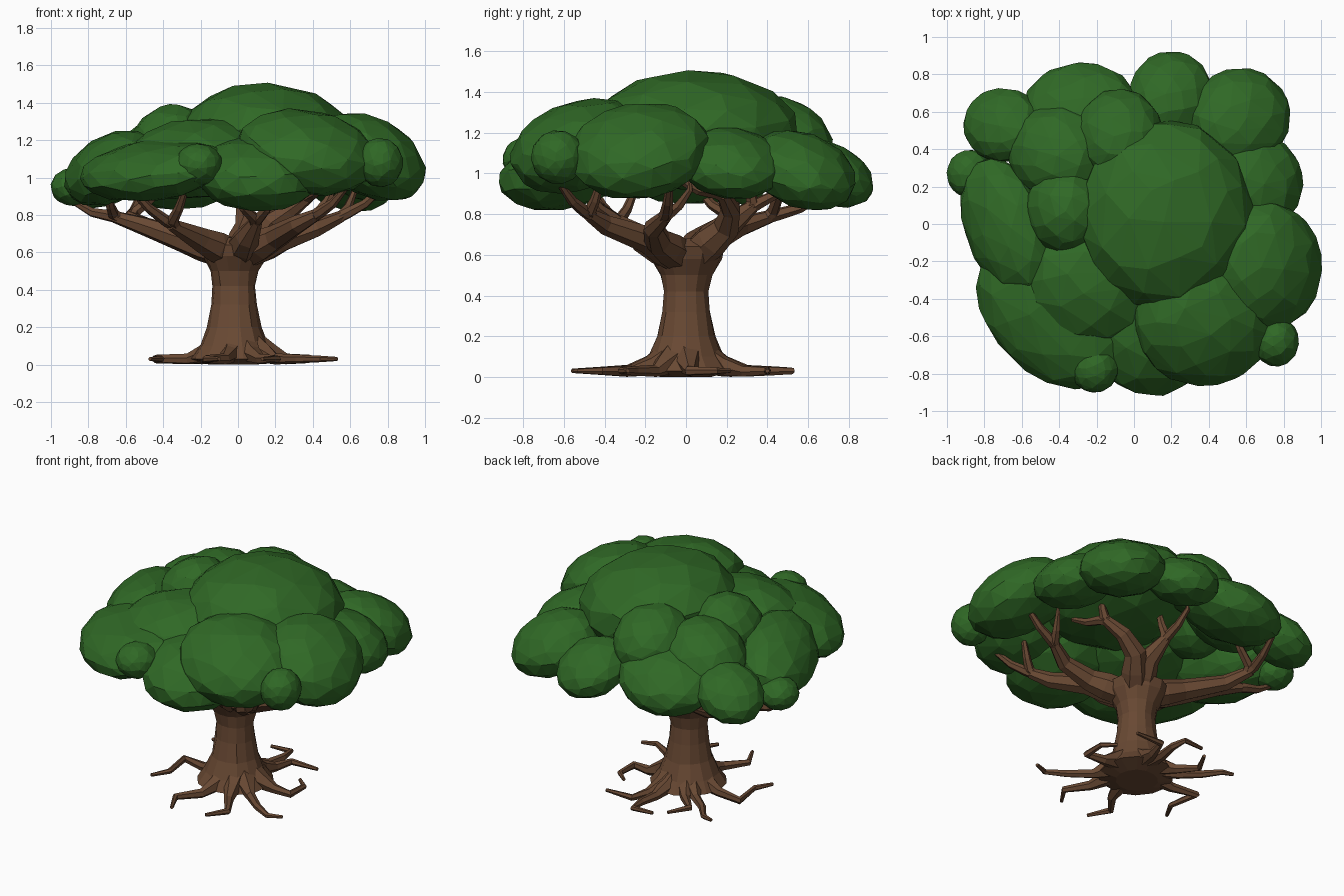
import bpy, bmesh, math, random
from mathutils import Vector, Matrix

if "Cube" in bpy.data.objects:
    bpy.data.objects.remove(bpy.data.objects["Cube"])

random.seed(4)


def material(name, col):
    m = bpy.data.materials.new(name)
    m.diffuse_color = (*col, 1)
    m.use_nodes = True
    m.node_tree.nodes["Principled BSDF"].inputs["Base Color"].default_value = m.diffuse_color
    return m


BARK = material("bark", (0.14, 0.066, 0.033))
LEAF = material("leaf", (0.029, 0.14, 0.019))


def finish(bm, name, mat):
    bmesh.ops.recalc_face_normals(bm, faces=bm.faces)
    me = bpy.data.meshes.new(name)
    bm.to_mesh(me)
    bm.free()
    me.materials.append(mat)
    ob = bpy.data.objects.new(name, me)
    bpy.context.collection.objects.link(ob)
    return ob


def bridge(bm, rings):
    n = len(rings[0])
    for a, b in zip(rings, rings[1:]):
        for k in range(n):
            j = (k + 1) % n
            bm.faces.new((a[k], a[j], b[j], b[k]))
    bm.faces.new(rings[0])
    bm.faces.new(rings[-1])


def tube(bm, pts, radii, sides=7):
    """Tapered limb: rings carried along the path, capped at both ends."""
    pts = [Vector(p) for p in pts]
    n = len(pts)
    tangents = [(pts[min(i + 1, n - 1)] - pts[max(i - 1, 0)]).normalized() for i in range(n)]
    side = tangents[0].orthogonal().normalized()
    rings = []
    for i, (p, t, r) in enumerate(zip(pts, tangents, radii)):
        if i:
            side = tangents[i - 1].rotation_difference(t) @ side
        up = t.cross(side)
        rings.append([bm.verts.new(p + r * (math.cos(a) * side + math.sin(a) * up))
                      for a in (2 * math.pi * k / sides for k in range(sides))])
    bridge(bm, rings)


# Trunk
bm = bmesh.new()
profile = [(0, .13), (.03, .23), (.1, .185), (.2, .145), (.32, .122), (.42, .113),
           (.5, .13), (.58, .175), (.64, .19), (.68, .12)]
rings = []
for z, r in profile:
    ring = []
    for k in range(14):
        a = 2 * math.pi * k / 14
        rr = r * (1 + random.uniform(-.04, .04))
        ring.append(bm.verts.new((rr * math.cos(a) - .02, rr * math.sin(a), z)))
    rings.append(ring)
bridge(bm, rings)
finish(bm, "trunk", BARK)

# Roots: winding plan-view paths lying on the ground
roots = [
    [(-.27, .03), (-.44, .06), (-.41, -.14), (-.47, -.25)],
    [(-.07, -.29), (-.17, -.42), (-.1, -.56)],
    [(.12, -.27), (.21, -.41), (.13, -.53)],
    [(.2, -.15), (.32, -.25), (.44, -.32), (.53, -.285)],
    [(.26, .02), (.38, .01), (.385, .15), (.31, .215)],
    [(.08, .28), (.12, .4), (.31, .4)],
    [(.02, .3), (.04, .42), (.03, .52), (-.11, .51)],
    [(-.15, .22), (-.25, .32), (-.18, .45)],
    [(-.2, .18), (-.31, .27), (-.39, .37), (-.46, .39)],
]
for i, plan in enumerate(roots):
    x, y = Vector(plan[0]).normalized() * .1
    n = len(plan)
    path = [(x, y, .09), (x * 1.9, y * 1.9, .055)] + [(px, py, .03) for px, py in plan]
    radii = [.08, .05] + [.03 - .019 * k / (n - 1) for k in range(n)]
    bm = bmesh.new()
    tube(bm, path, radii, 6)
    finish(bm, f"root_{i + 1}", BARK)

# Branches: main limb path, then tips of the twigs it forks into
branches = [
    ([(.16, .2, .74), (.27, .22, .82), (.38, .18, .9)],
     [(.43, .2, 1.03), (.45, -.04, .97)]),
    ([(.05, .2, .74), (.02, .33, .84)],
     [(.06, .3, 1.03), (0, .51, .97)]),
    ([(.2, -.2, .68), (.32, -.4, .75), (.42, -.48, .8)],
     [(.58, -.62, .95), (.52, -.42, .96)]),
    ([(.24, -.14, .67), (.42, -.16, .73), (.55, -.1, .79)],
     [(.62, .02, .92), (.78, -.08, .95)]),
    ([(-.28, .13, .67), (-.5, .27, .74), (-.58, .42, .79)],
     [(-.53, .68, .9), (-.37, .48, 1.0)]),
    ([(-.3, .08, .67), (-.5, .18, .74), (-.66, .22, .79)],
     [(-.88, .25, .87), (-.7, .05, .93)]),
    ([(-.2, -.18, .67), (-.36, -.34, .75)],
     [(-.28, -.52, .94), (-.58, -.47, .95), (-.55, -.25, .92)]),
    ([(.05, -.22, .68), (.1, -.34, .77)],
     [(.2, -.5, .92), (-.03, -.5, .93)]),
]
for i, (limb, tips) in enumerate(branches):
    limb = [Vector(p) for p in limb]
    e = limb[0]
    start = Vector((e.x * .25, e.y * .25, .6))
    n = len(limb)
    bm = bmesh.new()
    tube(bm, [start, start.lerp(e, .5)] + limb,
         [.085, .085] + [.068 - .035 * k / (n - 1) for k in range(n)])
    for tip in tips:
        tip, fork = Vector(tip), limb[-1]
        mid = fork.lerp(tip, .55) - Vector((0, 0, .02))
        tube(bm, [limb[-2].lerp(fork, .8), fork.lerp(mid, .25), mid, tip, tip + Vector((0, 0, .04))],
             [.03, .031, .025, .016, .009], 6)
    finish(bm, f"branch_{i + 1}", BARK)

# Leaf clumps: centre, radii, plan-view slant
clumps = [
    ((.17, .05, 1.21), (.46, .5, .29), 0),
    ((.37, -.53, 1.135), (.37, .33, .23), 0),
    ((.71, -.23, 1.11), (.29, .345, .235), 0),
    ((.65, .22, 1.05), (.25, .26, .175), 0),
    ((.57, .57, 1.015), (.265, .26, .195), 0),
    ((.2, .7, 1.0), (.22, .22, .165), 0),
    ((-.28, .58, 1.02), (.32, .28, .19), 0),
    ((-.7, .53, 1.0), (.21, .195, .16), 0),
    ((-.88, .27, .95), (.12, .125, .1), 0),
    ((-.68, -.02, 1.05), (.245, .37, .2), -.35),
    ((-.45, -.5, 1.04), (.39, .38, .165), -.4),
    ((-.21, -.77, 1.07), (.125, .13, .11), 0),
    ((.1, -.58, 1.02), (.33, .335, .2), 0),
    ((-.23, -.32, 1.1), (.37, .33, .215), 0),
    ((.76, -.63, 1.08), (.12, .13, .13), 0),
    ((-.38, .08, 1.19), (.2, .23, .2), 0),
    ((-.08, .48, 1.18), (.23, .24, .2), 0),
    ((-.41, .39, 1.12), (.26, .25, .21), 0),
]
for i, (c, r, slant) in enumerate(clumps):
    out = Vector((c[0], c[1]))
    droop = .36 * min(1, out.length / .7)     # outer clumps lean down and outward
    if max(r) < .14:
        droop = 0
    out.normalize()
    bm = bmesh.new()
    bmesh.ops.create_icosphere(bm, subdivisions=3, radius=1.015)
    bmesh.ops.rotate(bm, verts=bm.verts, cent=(0, 0, 0),
                     matrix=Matrix.Rotation(random.uniform(0, 6), 3, Vector((.3, .5, 1))))
    for v in bm.verts:
        a, b, w = v.co
        b2 = b * math.sqrt(1 - slant ** 2) + a * slant
        w = w * math.sqrt(1 - droop ** 2) - droop * (a * out.x + b * out.y)
        v.co = (c[0] + a * r[0], c[1] + b2 * r[1], c[2] + w * r[2])
    ob = finish(bm, f"leaf_clump_{i + 1}", LEAF)
    dec = ob.modifiers.new("facets", 'DECIMATE')
    dec.ratio = .5
